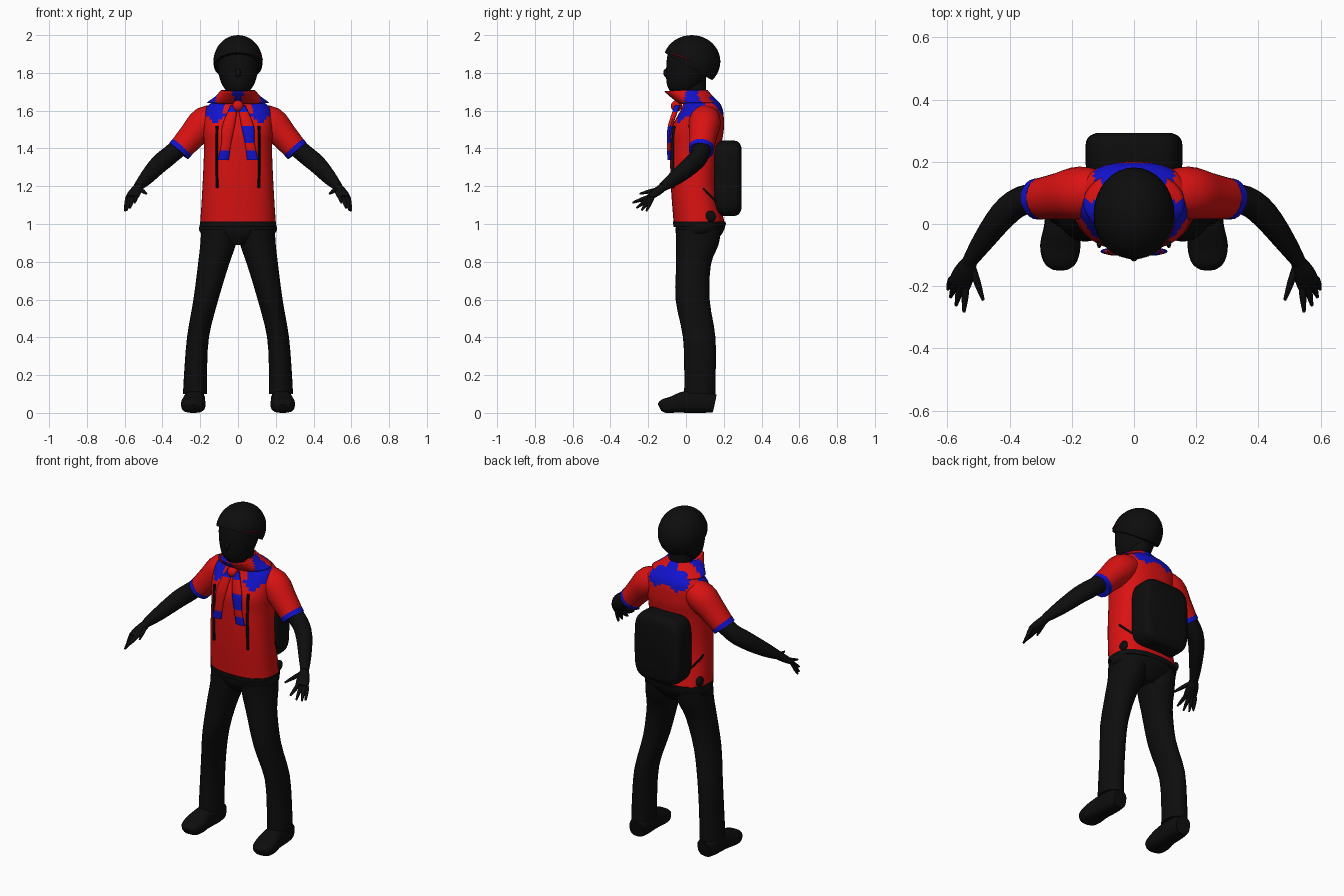
import bpy, bmesh, math
from mathutils import Vector, Matrix

cube = bpy.data.objects.get("Cube")
if cube:
    bpy.data.objects.remove(cube, do_unlink=True)


def material(name, color):
    m = bpy.data.materials.new(name)
    m.use_nodes = True
    m.diffuse_color = (*color, 1)
    m.node_tree.nodes["Principled BSDF"].inputs["Base Color"].default_value = (*color, 1)
    return m


BLACK = material("black", (0.004, 0.004, 0.004))
RED = material("red", (0.7, 0.006, 0.006))
BLUE = material("blue", (0.006, 0.006, 0.6))
DARK_RED = material("dark_red", (0.12, 0.004, 0.008))


def finish(name, bm, mats, rule=None):
    """Turn a bmesh into a smooth object; rule picks a material from a face centre."""
    bmesh.ops.recalc_face_normals(bm, faces=bm.faces)
    mesh = bpy.data.meshes.new(name)
    for m in mats:
        mesh.materials.append(m)
    if rule:
        for f in bm.faces:
            f.material_index = int(rule(f.calc_center_median()))
    bm.to_mesh(mesh)
    bm.free()
    ob = bpy.data.objects.new(name, mesh)
    bpy.context.collection.objects.link(ob)
    bpy.ops.object.select_all(action='DESELECT')
    ob.select_set(True)
    bpy.context.view_layer.objects.active = ob
    bpy.ops.object.shade_smooth_by_angle(angle=math.radians(45))
    return ob


def smooth_path(rings, sub):
    """Catmull-Rom interpolation through the given rings."""
    out = []
    for i in range(len(rings) - 1):
        p1, p2 = rings[i], rings[i + 1]
        p0, p3 = rings[max(i - 1, 0)], rings[min(i + 2, len(rings) - 1)]
        for k in range(sub):
            t = k / sub
            out.append([b + t * ((c - a) + t * ((2 * a - 5 * b + 4 * c - d) + t * (3 * (b - c) + d - a))) / 2
                        for a, b, c, d in zip(p0, p1, p2, p3)])
    return out + [rings[-1]]


def loft(name, rings, mats, level=False, side=1, n=20, sub=3, p=2, rule=None, caps=True):
    """Skin rings (x, y, z, half width, half depth); level rings stay horizontal."""
    path = smooth_path([(r[0] * side, *r[1:]) for r in rings], sub)
    bm = bmesh.new()
    loops = []
    for i, r in enumerate(path):
        c = Vector(r[:3])
        u, v = Vector((1, 0, 0)), Vector((0, 1, 0))
        if not level:
            t = Vector(path[min(i + 1, len(path) - 1)][:3]) - Vector(path[max(i - 1, 0)][:3])
            t.normalize()
            u = t.cross(Vector((0, 0, 1))).normalized()
            v = u.cross(t)
        loop = []
        for k in range(n):
            a = 2 * math.pi * k / n
            ca, sa = math.cos(a), math.sin(a)
            cu = math.copysign(abs(ca) ** (2 / p), ca) * r[3]
            sv = math.copysign(abs(sa) ** (2 / p), sa) * r[4]
            loop.append(bm.verts.new(c + u * cu + v * sv))
        loops.append(loop)
    for A, B in zip(loops, loops[1:]):
        for k in range(n):
            bm.faces.new((A[k], A[(k + 1) % n], B[(k + 1) % n], B[k]))
    if caps:
        bm.faces.new(loops[0])
        bm.faces.new(loops[-1])
    return finish(name, bm, mats, rule)


def ball(name, center, radii, mat, cut=None):
    """Ellipsoid, optionally keeping only what lies above a cutting plane."""
    bm = bmesh.new()
    bmesh.ops.create_uvsphere(bm, u_segments=32, v_segments=20, radius=1,
                              matrix=Matrix.Translation(center) @ Matrix.Diagonal((*radii, 1)))
    if cut:
        geom = bm.verts[:] + bm.edges[:] + bm.faces[:]
        res = bmesh.ops.bisect_plane(bm, geom=geom, plane_co=cut[0], plane_no=cut[1], clear_inner=True)
        rim = [e for e in res["geom_cut"] if isinstance(e, bmesh.types.BMEdge)]
        bmesh.ops.holes_fill(bm, edges=rim, sides=0)
    return finish(name, bm, [mat])


# Shirt body with blue patches around the collar
def shirt_patch(c):
    x = abs(c.x)
    if c.y > 0.1:
        return x < 0.13 and c.z > 1.57 + 0.5 * abs(x - 0.07)
    return 0.07 < x < 0.18 and c.z > 1.53 + 0.9 * abs(x - 0.12)


loft("shirt", [(0, .07, 1.0, .2, .135), (0, .045, 1.2, .188, .125), (0, .05, 1.4, .18, .135),
               (0, .06, 1.5, .185, .14), (0, .083, 1.6, .178, .113), (0, .08, 1.65, .13, .09),
               (0, .06, 1.69, .07, .06)],
     [RED, BLUE], level=True, n=48, sub=6, p=2.4, rule=shirt_patch)
loft("waistband", [(0, .07, .985, .2, .137), (0, .07, 1.012, .202, .138)], [BLACK], level=True, n=48, p=2.4)
loft("trouser_seat", [(0, .08, 1.005, .199, .133), (0, .07, .95, .196, .122), (0, .06, .89, .05, .08)],
     [BLACK], level=True, n=32)

# Neck, head, nose and hair
loft("neck", [(0, .05, 1.6, .06, .06), (0, .04, 1.78, .06, .065)], [BLACK], level=True)
loft("head", [(0, -.02, 1.69, .05, .055), (0, -.02, 1.715, .07, .072), (0, -.005, 1.75, .09, .098),
              (0, .01, 1.82, .108, .115), (0, .018, 1.9, .11, .115), (0, .02, 1.96, .08, .09)],
     [BLACK], level=True, n=28)
ball("nose", (0, -.1, 1.8), (.015, .02, .025), BLACK)
ball("hair", (0, .03, 1.86), (.13, .152, .14), BLACK, cut=((0, -.1, 1.9), (0, .14, .24)))
loft("temple_stripe", [(.093, -.07, 1.9, .003, .004), (.12, -.025, 1.885, .003, .004),
                       (.129, .02, 1.87, .003, .004)], [DARK_RED], n=8)


# Neckerchief: tilted collar band, knot and two hanging tails
def collar_patch(c):
    a = abs(math.atan2(c.x, 0.05 - c.y))
    return a < 0.2 or 1.1 < a < 1.75 or a > 2.75


collar = loft("neckerchief_collar", [(0, .07, 1.64, .16, .1), (0, .035, 1.67, .118, .105),
                                     (0, 0, 1.705, .085, .11)],
              [RED, BLUE], level=True, n=40, caps=False, rule=collar_patch)
solid = collar.modifiers.new("thickness", 'SOLIDIFY')
solid.thickness = 0.006
ball("neckerchief_knot", (0, -.05, 1.625), (.03, .03, .03), RED)
for side, word in ((1, "left"), (-1, "right")):
    def tail_patch(c, s=side):
        return c.z < 1.39 or (s > 0 and 1.43 < c.z < 1.53) or c.z > 1.6
    loft(word + "_neckerchief_tail", [(.02, -.045, 1.63, .02, .015), (.05, -.082, 1.52, .033, .014),
                                      (.062, -.09, 1.43, .026, .012), (.078, -.088, 1.34, .03, .01)],
         [RED, BLUE], level=True, side=side, n=14, sub=5, rule=tail_patch)

    # Sleeve, cuff and bare arm
    loft(word + "_sleeve", [(.08, .1, 1.58, .065, .055), (.17, .1, 1.54, .085, .085),
                            (.24, .09, 1.47, .075, .074), (.31, .08, 1.39, .065, .064)], [RED], side=side)
    loft(word + "_cuff", [(.296, .082, 1.407, .067, .067), (.314, .08, 1.386, .066, .066)],
         [BLUE], side=side, sub=1)
    loft(word + "_arm", [(.27, .09, 1.44, .05, .05), (.36, .075, 1.365, .047, .05), (.42, .03, 1.315, .045, .05),
                         (.485, -.055, 1.245, .035, .04), (.532, -.125, 1.195, .023, .024)], [BLACK], side=side)

    # Palm, thumb and fingers
    loft(word + "_palm", [(.525, -.115, 1.2, .022, .022), (.545, -.155, 1.17, .035, .022),
                          (.562, -.195, 1.14, .037, .015)], [BLACK], side=side, n=14)
    digits = [("thumb", (.52, -.14, 1.185), (.485, -.245, 1.16)),
              ("index_finger", (.54, -.19, 1.145), (.547, -.283, 1.113)),
              ("middle_finger", (.556, -.19, 1.14), (.572, -.262, 1.085)),
              ("ring_finger", (.572, -.188, 1.138), (.59, -.235, 1.072)),
              ("little_finger", (.586, -.178, 1.138), (.598, -.21, 1.068))]
    for digit, a, b in digits:
        mid = [(i + j) / 2 for i, j in zip(a, b)]
        loft(word + "_" + digit, [(*a, .012, .012), (*mid, .011, .011), (*b, .005, .005)],
             [BLACK], side=side, n=8)

    # Trouser leg and shoe
    loft(word + "_trouser_leg", [(.1, .065, .97, .095, .12), (.106, .06, .89, .094, .112),
                                 (.13, .04, .785, .082, .092), (.17, .035, .6, .066, .09),
                                 (.212, .07, .4, .058, .086), (.225, .074, .2, .061, .083),
                                 (.227, .073, .1, .064, .083)], [BLACK], level=True, side=side, n=24)
    loft(word + "_shoe", [(.225, .15, .05, .045, .048), (.228, .1, .058, .055, .058), (.232, 0, .058, .056, .058),
                          (.237, -.07, .044, .065, .044), (.237, -.12, .036, .054, .036),
                          (.237, -.14, .028, .03, .02)], [BLACK], side=side, p=2.8)

    # Backpack cords on the chest, side strap and hip clip
    loft(word + "_chest_cord", [(.112, -.062, 1.52, .008, .008), (.112, -.07, 1.4, .006, .008),
                                (.112, -.067, 1.19, .008, .008)], [BLACK], level=True, side=side, n=8)
    loft(word + "_side_strap", [(.18, .09, 1.19, .006, .006), (.17, .12, 1.16, .006, .006),
                                (.14, .16, 1.12, .006, .006)], [BLACK], side=side, n=8)
    ball(word + "_hip_clip", (.182 * side, .128, 1.04), (.016, .03, .03), BLACK)

# Backpack
loft("backpack", [(0, .15, 1.242, .135, .18), (0, .17, 1.242, .153, .198), (0, .25, 1.242, .156, .2),
                  (0, .28, 1.242, .146, .19), (0, .293, 1.242, .12, .165)], [BLACK], n=48, p=4.5)
